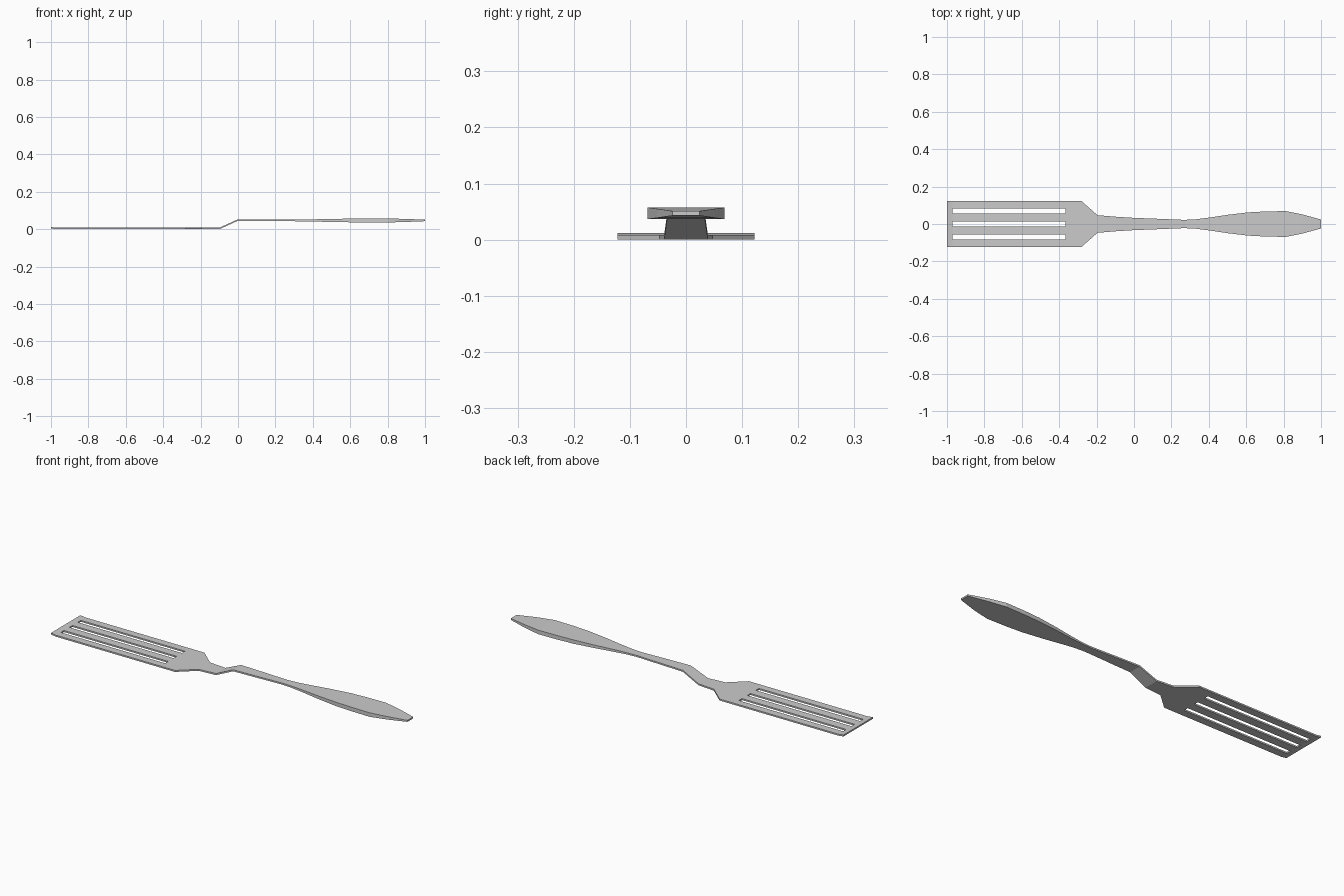
import bpy
import bmesh

if "Cube" in bpy.data.objects:
    bpy.data.objects.remove(bpy.data.objects["Cube"])

# Blade columns (slot edges) and rows: x, z of centre
SLOT_Y = [-0.122, -0.083, -0.057, -0.013, 0.013, 0.057, 0.083, 0.122]
BLADE_ROWS = [(-1.0, 0.008), (-0.97, 0.004), (-0.365, 0.004)]
BLADE_T = 0.008

# Neck, bend and handle: x, half width, z of centre, thickness
HANDLE = [
    (-0.28, 0.122, 0.004, 0.008), (-0.195, 0.047, 0.004, 0.008),
    (-0.1, 0.039, 0.004, 0.008), (-0.005, 0.033, 0.047, 0.008),
    (0.1, 0.029, 0.047, 0.008), (0.27, 0.022, 0.047, 0.008),
    (0.33, 0.025, 0.047, 0.009), (0.4, 0.034, 0.047, 0.012),
    (0.5, 0.049, 0.047, 0.016), (0.61, 0.062, 0.047, 0.020),
    (0.7, 0.067, 0.047, 0.021), (0.81, 0.069, 0.047, 0.021),
    (0.9, 0.051, 0.047, 0.016), (1.0, 0.024, 0.047, 0.008),
]

bm = bmesh.new()


def pair(x, y, z, t):
    """Matching top and bottom vertices."""
    return bm.verts.new((x, y, z + t / 2)), bm.verts.new((x, y, z - t / 2))


blade = [[pair(x, y, z, BLADE_T) for y in SLOT_Y] for x, z in BLADE_ROWS]
handle = [[pair(x, -w, z, t), pair(x, w, z, t)] for x, w, z, t in HANDLE]
cells = []

# End bar, then the bars between the three slots
for row in range(2):
    for c in range(7):
        if row == 0 or c % 2 == 0:
            a, b = blade[row], blade[row + 1]
            cells.append([a[c], b[c], b[c + 1], a[c + 1]])

# Solid shoulder joining the bars to the neck
cells.append([blade[2][0], handle[0][0], handle[0][1]] + blade[2][:0:-1])

# Neck and handle strip
for a, b in zip(handle, handle[1:]):
    cells.append([a[0], b[0], b[1], a[1]])

# Top and bottom skins, with walls along every open edge
edges = {(p, q) for cell in cells for p, q in zip(cell, cell[1:] + cell[:1])}
for cell in cells:
    bm.faces.new([p[0] for p in cell])
    bm.faces.new([p[1] for p in reversed(cell)])
for p, q in edges:
    if (q, p) not in edges:
        bm.faces.new([p[0], p[1], q[1], q[0]])

bmesh.ops.recalc_face_normals(bm, faces=bm.faces)
mesh = bpy.data.meshes.new("slotted_spatula")
bm.to_mesh(mesh)
bm.free()
spatula = bpy.data.objects.new("slotted_spatula", mesh)
bpy.context.collection.objects.link(spatula)
